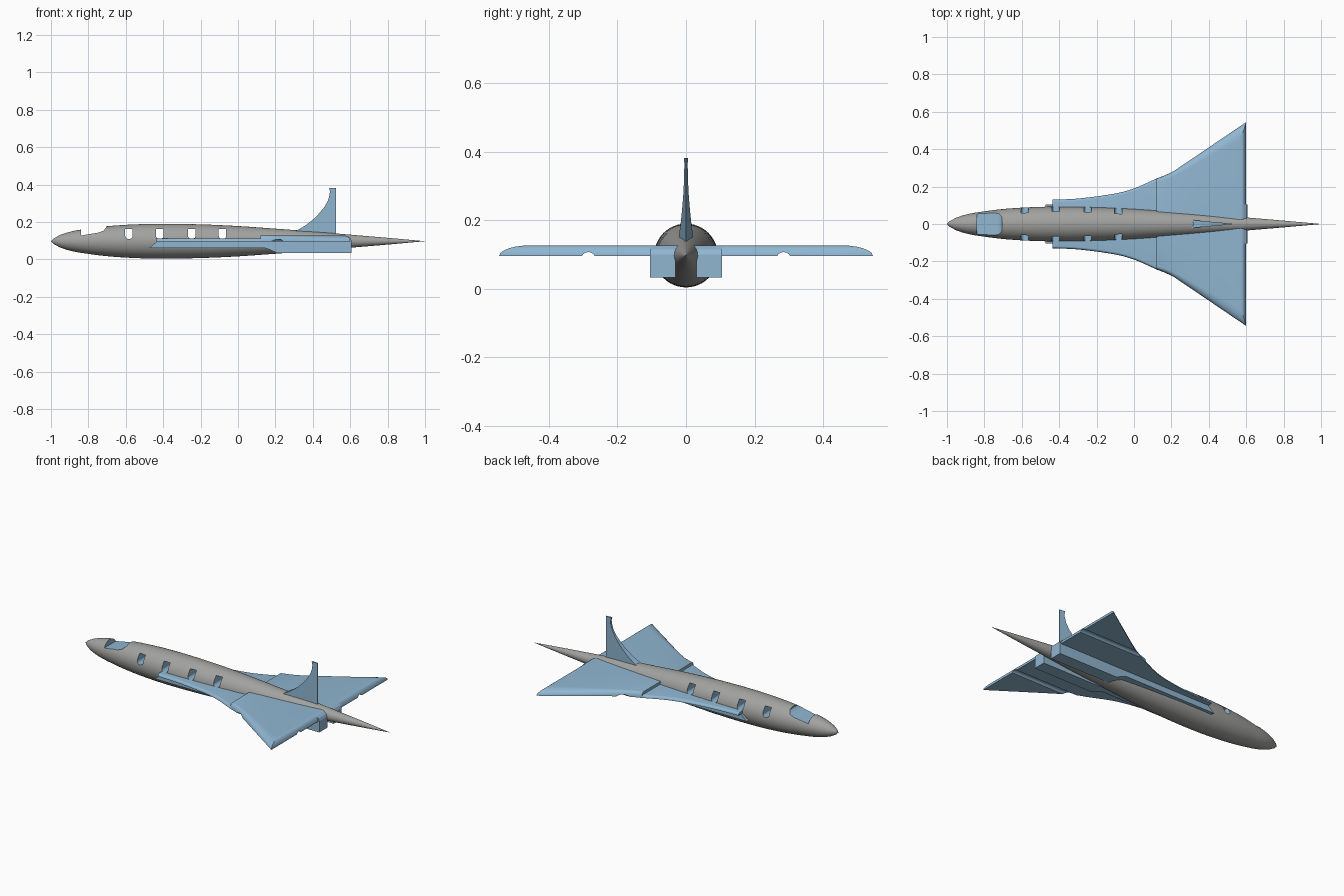
import bpy, bmesh, math

if "Cube" in bpy.data.objects:
    bpy.data.objects.remove(bpy.data.objects["Cube"])


def material(name, rgb):
    m = bpy.data.materials.new(name)
    m.diffuse_color = (*rgb, 1)
    m.use_nodes = True
    m.node_tree.nodes["Principled BSDF"].inputs["Base Color"].default_value = m.diffuse_color
    return m


GREY = material("hull grey", (0.36, 0.36, 0.35))
BLUE = material("wing blue", (0.28, 0.47, 0.64))
AXIS_Z = 0.097


def make(name, verts, faces, mat):
    me = bpy.data.meshes.new(name)
    me.from_pydata(verts, [], faces)
    bm = bmesh.new()
    bm.from_mesh(me)
    bmesh.ops.recalc_face_normals(bm, faces=bm.faces)
    bm.to_mesh(me)
    bm.free()
    me.materials.append(mat)
    ob = bpy.data.objects.new(name, me)
    bpy.context.collection.objects.link(ob)
    return ob


def select(ob):
    bpy.ops.object.select_all(action='DESELECT')
    ob.select_set(True)
    bpy.context.view_layer.objects.active = ob


def smooth(ob, angle=30):
    select(ob)
    bpy.ops.object.shade_smooth_by_angle(angle=math.radians(angle))


def prism(name, pts, y0, y1, mat=BLUE):
    """Side profile (x, z) extruded from y0 to y1; either may be a function of x."""
    n = len(pts)
    at = lambda y, x: y(x) if callable(y) else y
    verts = [(x, at(y, x), z) for y in (y0, y1) for x, z in pts]
    faces = [tuple(range(n)), tuple(range(2 * n - 1, n - 1, -1))]
    faces += [(i, (i + 1) % n, (i + 1) % n + n, i + n) for i in range(n)]
    return make(name, verts, faces, mat)


def cut(ob, cutters):
    for c in cutters:
        select(ob)
        mod = ob.modifiers.new("cut", 'BOOLEAN')
        mod.operation = 'DIFFERENCE'
        mod.solver = 'EXACT'
        mod.material_mode = 'TRANSFER'
        mod.object = c
        bpy.ops.object.modifier_apply(modifier=mod.name)
        bpy.data.objects.remove(c)


def curve(pts, x):
    """Smooth interpolation through (x, y) points."""
    n = len(pts)
    slope = lambda i: ((pts[min(i + 1, n - 1)][1] - pts[max(i - 1, 0)][1])
                       / (pts[min(i + 1, n - 1)][0] - pts[max(i - 1, 0)][0]))
    for i in range(n - 1):
        (xa, ya), (xb, yb) = pts[i], pts[i + 1]
        if x <= xb or i == n - 2:
            h = xb - xa
            t = (x - xa) / h
            return ((2*t**3 - 3*t*t + 1) * ya + (t**3 - 2*t*t + t) * h * slope(i)
                    + (3*t*t - 2*t**3) * yb + (t**3 - t*t) * h * slope(i + 1))


# Fuselage: a lathed spindle lying along x
hull = [(-0.985, 0.015), (-0.95, 0.034), (-0.9, 0.05), (-0.84, 0.062), (-0.7, 0.08),
        (-0.55, 0.09), (-0.4, 0.093), (-0.2, 0.09), (0, 0.081), (0.2, 0.067),
        (0.4, 0.052), (0.6, 0.035), (0.8, 0.018), (0.99, 0.001)]
SEG = 48
xs = [-0.985 + 1.975 * i / 60 for i in range(61)]
verts = [(x, curve(hull, x) * math.cos(2 * math.pi * k / SEG),
          AXIS_Z + curve(hull, x) * math.sin(2 * math.pi * k / SEG))
         for x in xs for k in range(SEG)]
faces = [(r * SEG + k, r * SEG + (k + 1) % SEG, (r + 1) * SEG + (k + 1) % SEG, (r + 1) * SEG + k)
         for r in range(60) for k in range(SEG)]
verts += [(-1, 0, AXIS_Z), (1, 0, AXIS_Z)]
for k in range(SEG):
    faces.append((len(verts) - 2, (k + 1) % SEG, k))
    faces.append((len(verts) - 1, 60 * SEG + k, 60 * SEG + (k + 1) % SEG))
fuselage = make("fuselage", verts, faces, GREY)

# Cockpit notch and through-going cabin windows with rounded sills
cutters = [prism("cockpit_cutter", [(-0.84, 0.3), (-0.84, 0.127), (-0.79, 0.136), (-0.745, 0.143),
                                    (-0.72, 0.153), (-0.706, 0.168), (-0.7, 0.3)], -0.2, 0.2)]
for cx in (-0.583, -0.418, -0.247, -0.083):
    sill = [(cx - 0.02 * math.cos(a), 0.125 - 0.016 * math.sin(a))
            for a in [math.pi * i / 10 for i in range(11)]]
    cutters.append(prism("window_cutter", sill + [(cx + 0.02, 0.162), (cx - 0.02, 0.162)], -0.2, 0.2))
cut(fuselage, cutters)
smooth(fuselage)


def wing(name, edge, z0, z1, dy0, dy1, rear_inset, stations, layers=7):
    """Flat-bottomed wing with a rounded upper rim, spanning both sides."""
    verts, faces = [], []
    xa, xb = edge[0][0], edge[-1][0]
    for k in range(layers):
        a = math.pi / 2 * k / (layers - 1)
        for s in range(stations):
            t = s / (stations - 1)
            x = xa + (xb - rear_inset * (1 - math.cos(a)) - xa) * t
            y = curve(edge, x) - (dy0 + (dy1 - dy0) * t) * (1 - math.cos(a))
            z = z0 + (z1 - z0) * math.sin(a)
            verts += [(x, y, z), (x, -y, z)]
    row = 2 * stations
    for k in range(layers):
        for s in range(stations - 1):
            i = k * row + 2 * s
            if k in (0, layers - 1):
                faces.append((i, i + 1, i + 3, i + 2))
            if k < layers - 1:
                faces.append((i, i + 2, i + 2 + row, i + row))
                faces.append((i + 1, i + 3, i + 3 + row, i + 1 + row))
        if k < layers - 1:
            for i in (k * row, k * row + row - 2):
                faces.append((i, i + 1, i + 1 + row, i + row))
    return make(name, verts, faces, BLUE)


# Main delta wing with a half-round channel under each side
main = wing("main_wing", [(0.12, 0.243), (0.18, 0.267), (0.24, 0.302), (0.42, 0.423), (0.6, 0.545)],
            0.096, 0.127, 0.015, 0.075, 0.03, 25)
channels = []
for side in (-1, 1):
    ring = [(side * 0.285 + 0.021 * math.cos(a), 0.086 + 0.021 * math.sin(a))
            for a in [2 * math.pi * i / 24 for i in range(24)]]
    v = [(x, y, z) for x in (0, 0.8) for y, z in ring]
    f = [tuple(range(24)), tuple(range(47, 23, -1))]
    f += [(i, (i + 1) % 24, (i + 1) % 24 + 24, i + 24) for i in range(24)]
    channels.append(make("channel_cutter", v, f, BLUE))
cut(main, channels)
smooth(main)

# Thinner forward strake along the cabin
smooth(wing("forward_strake", [(-0.435, 0.13), (-0.3, 0.136), (-0.1, 0.163), (0, 0.19), (0.125, 0.245)],
            0.096, 0.111, 0.012, 0.015, 0, 20))

# Engine ducts: slim ahead, deeper behind, sloped intake
duct = [(-0.472, 0.062), (0.14, 0.062), (0.17, 0.052), (0.21, 0.033), (0.607, 0.033),
        (0.607, 0.1), (0.6, 0.114), (0.588, 0.122), (0.57, 0.126), (0.15, 0.126),
        (0.12, 0.108), (-0.42, 0.108)]
for side, word in ((-1, "right"), (1, "left")):
    prism(word + "_engine_duct", duct, side * 0.03, side * 0.105)

# Tail fin: wedge in plan, swept curved leading edge
thick = lambda x: 0.002 + 0.021 * (0.525 - x) / 0.235
prism("tail_fin", [(0.29, 0.12), (0.29, 0.148), (0.315, 0.154), (0.36, 0.181), (0.4, 0.212),
                   (0.43, 0.242), (0.46, 0.277), (0.48, 0.312), (0.49, 0.345), (0.491, 0.365),
                   (0.487, 0.382), (0.524, 0.382), (0.524, 0.11)],
      lambda x: -thick(x), thick)
